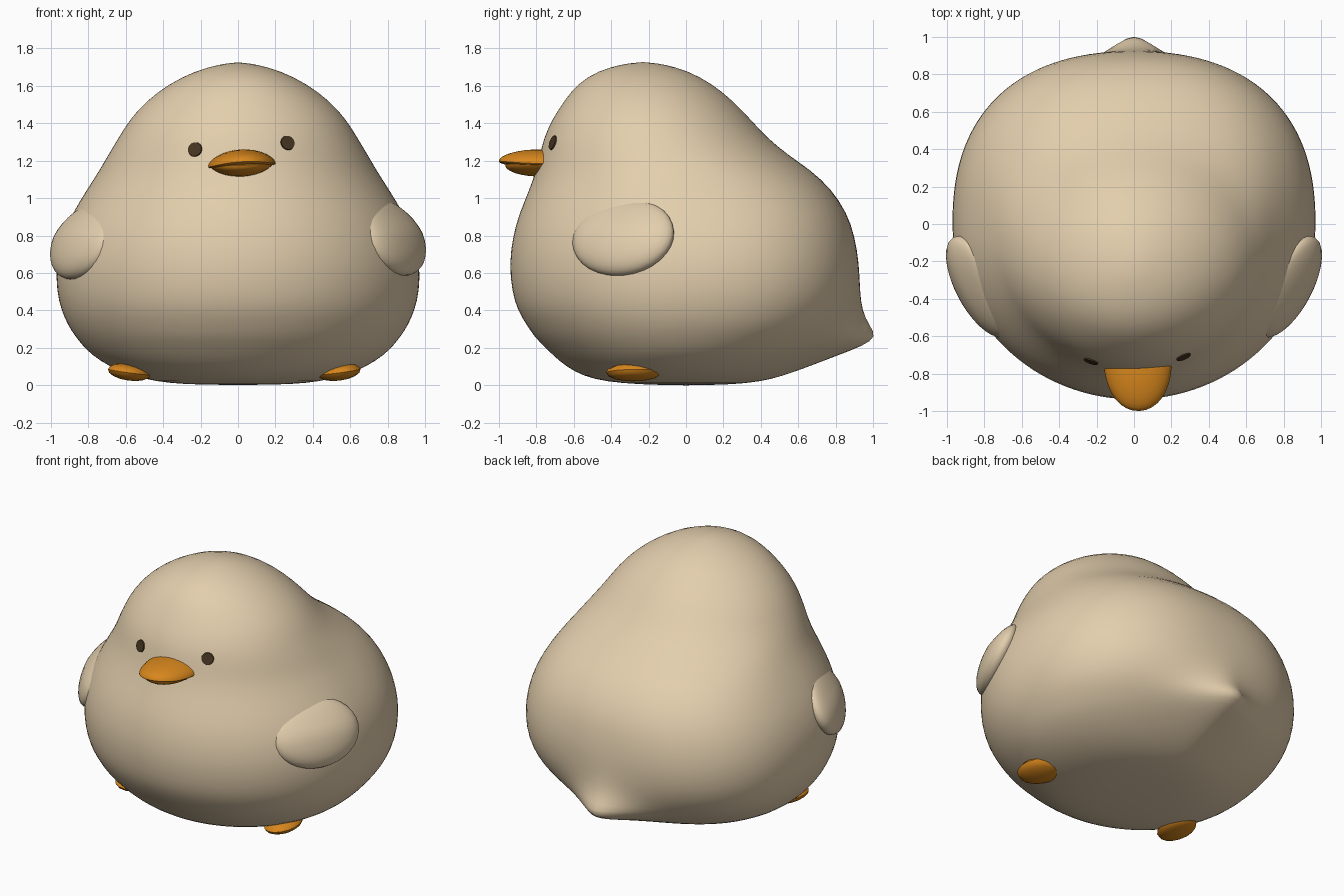
import bpy, bmesh, math
from mathutils import Vector
from mathutils.bvhtree import BVHTree

if "Cube" in bpy.data.objects:
    bpy.data.objects.remove(bpy.data.objects["Cube"])


def material(name, rgb):
    m = bpy.data.materials.new(name)
    m.diffuse_color = (*rgb, 1)
    m.use_nodes = True
    m.node_tree.nodes["Principled BSDF"].inputs["Base Color"].default_value = m.diffuse_color
    return m


CREAM = material("cream", (0.77, 0.62, 0.42))
ORANGE = material("orange", (0.68, 0.24, 0.012))
BROWN = material("dark brown", (0.06, 0.035, 0.015))


def finish(bm, name, mat, angle=None):
    bmesh.ops.recalc_face_normals(bm, faces=bm.faces)
    me = bpy.data.meshes.new(name)
    bm.to_mesh(me)
    bm.free()
    ob = bpy.data.objects.new(name, me)
    bpy.context.collection.objects.link(ob)
    me.materials.append(mat)
    for p in me.polygons:
        p.use_smooth = True
    if angle:
        bpy.context.view_layer.objects.active = ob
        ob.select_set(True)
        bpy.ops.object.shade_smooth_by_angle(angle=math.radians(angle))
        ob.select_set(False)
    return ob


def blob(name, mat, loc, radii, rot=(0, 0, 0), shape=None, angle=None, seg=32):
    """Unit sphere, optionally reshaped, then scaled, turned and placed."""
    bm = bmesh.new()
    bmesh.ops.create_uvsphere(bm, u_segments=seg, v_segments=seg // 2, radius=1)
    for v in bm.verts:
        if shape:
            shape(v.co)
        v.co = Vector((v.co.x * radii[0], v.co.y * radii[1], v.co.z * radii[2]))
    ob = finish(bm, name, mat, angle)
    ob.location = loc
    ob.rotation_euler = [math.radians(a) for a in rot]
    return ob


# Body: height, half width, front y, back y, extra tail reach
SECTIONS = [
    (0.005, 0.30, -0.25, 0.25, 0), (0.02, 0.44, -0.43, 0.38, 0.02),
    (0.05, 0.57, -0.55, 0.48, 0.04), (0.10, 0.69, -0.64, 0.58, 0.08),
    (0.16, 0.78, -0.71, 0.67, 0.15), (0.21, 0.83, -0.76, 0.73, 0.23),
    (0.26, 0.87, -0.81, 0.78, 0.26), (0.32, 0.91, -0.85, 0.83, 0.16),
    (0.40, 0.945, -0.90, 0.88, 0.065), (0.50, 0.97, -0.93, 0.915, 0.015),
    (0.65, 0.975, -0.945, 0.925, 0), (0.80, 0.94, -0.925, 0.90, 0),
    (0.92, 0.885, -0.89, 0.86, 0), (1.05, 0.805, -0.835, 0.775, 0),
    (1.15, 0.74, -0.80, 0.665, 0), (1.23, 0.695, -0.78, 0.545, 0),
    (1.32, 0.64, -0.76, 0.435, 0), (1.42, 0.58, -0.715, 0.345, 0),
    (1.52, 0.49, -0.65, 0.25, 0), (1.61, 0.37, -0.58, 0.14, 0),
    (1.68, 0.23, -0.47, 0.01, 0), (1.715, 0.10, -0.34, -0.12, 0)]
N = 64
bm = bmesh.new()
rings = []
for z, w, yf, yb, tail in SECTIONS:
    # the rump is fuller than an ellipse, the head is round
    full = 0.4 * max(0, min(1, z / 0.3, (1.35 - z) / 0.3))
    ring = []
    for i in range(N):
        a = 2 * math.pi * i / N              # 0 points to the back
        off = min(a, 2 * math.pi - a)
        s, c = math.sin(a), math.cos(a)
        e = 2 + full if c > 0 else 2
        k = (abs(s) ** e + abs(c) ** e) ** (-1 / e)
        y = (yf + yb) / 2 + (yb - yf) / 2 * c * k
        y += tail * math.exp(-(off / 0.27) ** 1.4)
        ring.append(bm.verts.new((w * s * k, y, z)))
    rings.append(ring)
for r0, r1 in zip(rings, rings[1:]):
    for i in range(N):
        j = (i + 1) % N
        bm.faces.new((r0[i], r0[j], r1[j], r1[i]))
for ring, tip in ((rings[0], (0, 0, 0)), (rings[-1], (0, -0.23, 1.727))):
    c = bm.verts.new(tip)
    for i in range(N):
        bm.faces.new((ring[i], ring[(i + 1) % N], c))
body = finish(bm, "body", CREAM)
body.modifiers.new("smooth", "SUBSURF").levels = 1
body.modifiers["smooth"].render_levels = 1


# Wings and feet
def wing_shape(co):
    # the upper edge leans into the body
    if co.z > 0:
        co.x *= 1 - 0.35 * co.z


for side, name in ((1, "right"), (-1, "left")):
    blob(name + "_wing", CREAM, (side * 0.825, -0.335, 0.78 + 0.01 * side),
         (0.10, 0.30, 0.22), (0, -24 * side, -28 * side), wing_shape)
    blob(name + "_foot", ORANGE, (side * 0.56 - 0.02, -0.275, 0.07),
         (0.115, 0.155, 0.046), (0, -8 * side, 12 * side), angle=50, seg=16)


# Beak: two flattened lobes, with the corners of the mouth drooping
def upper_shape(co):
    co.z = co.z if co.z > 0 else co.z * 0.4
    co.z -= 0.3 * co.x * co.x
    co.x *= 1 + 0.12 * co.y * (1 + co.y)     # sides taper to the tip


def lower_shape(co):
    co.z = co.z if co.z < 0 else co.z * 0.5
    co.z += 0.25 * co.x * co.x


blob("upper_beak", ORANGE, (0.02, -0.775, 1.195), (0.18, 0.225, 0.065),
     (0, -3, 2), upper_shape, 40)
blob("lower_beak", ORANGE, (0.02, -0.775, 1.175), (0.172, 0.19, 0.06),
     (0, -3, 2), lower_shape, 40)

# Eyes: thin discs laid on the face
deps = bpy.context.evaluated_depsgraph_get()
tree = BVHTree.FromObject(body, deps)
for x, z, name in ((-0.23, 1.26, "left_eye"), (0.265, 1.295, "right_eye")):
    hit, normal, _, _ = tree.ray_cast(Vector((x, -2, z)), Vector((0, 1, 0)))
    bm = bmesh.new()
    bmesh.ops.create_cone(bm, cap_ends=True, segments=24, radius1=0.04,
                          radius2=0.038, depth=0.008)
    eye = finish(bm, name, BROWN, 30)
    if normal.y > 0:
        normal = -normal
    eye.location = hit + normal * 0.002
    eye.rotation_euler = normal.to_track_quat("Z", "Y").to_euler()
